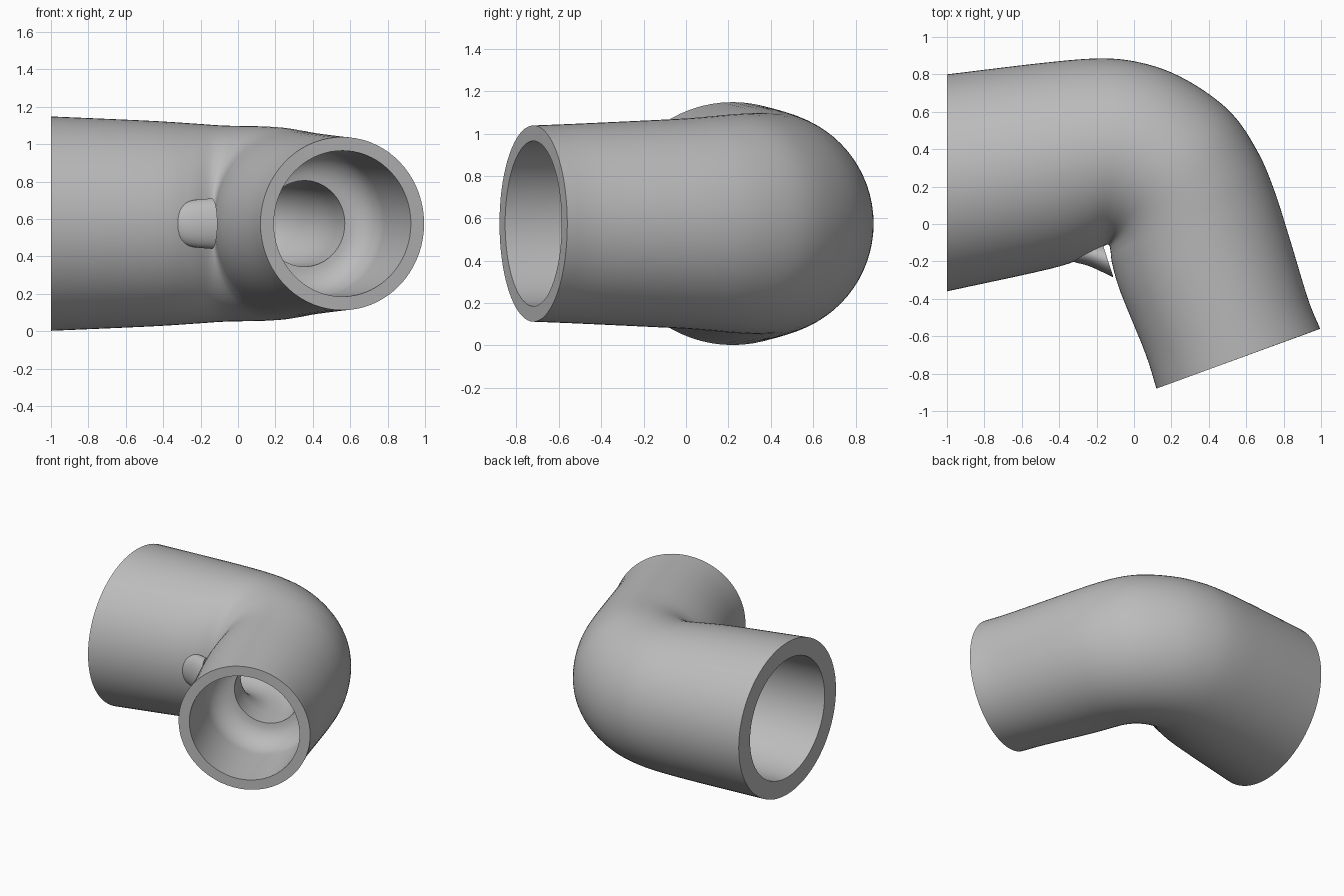
import bpy, bmesh, math
from mathutils import Vector

if "Cube" in bpy.data.objects:
    bpy.data.objects.remove(bpy.data.objects["Cube"], do_unlink=True)

AXIS_Z = 0.575
SIDES = 72

grey = bpy.data.materials.new("plain grey")
grey.use_nodes = True
grey.diffuse_color = (0.5, 0.5, 0.5, 1)
grey.node_tree.nodes["Principled BSDF"].inputs["Base Color"].default_value = (0.5, 0.5, 0.5, 1)


def section(outer, inner, half_height):
    return Vector((*outer, *inner, half_height))


def round_section(centre, angle, radius):
    """Circle whose outer side points along angle (degrees) in plan."""
    a = math.radians(angle)
    c, n = Vector(centre), Vector((math.cos(a), math.sin(a))) * radius
    return section(c + n, c - n, radius)


def smooth_sections(keys, steps):
    """Catmull-Rom interpolation between key sections."""
    result = []
    for i in range(len(keys) - 1):
        b, c = keys[i], keys[i + 1]
        a = keys[i - 1] if i else 2 * b - c
        d = keys[i + 2] if i + 2 < len(keys) else 2 * c - b
        for s in range(steps):
            t = s / steps
            result.append(b + (c - a) * t / 2 + (a - 2.5 * b + 2 * c - d / 2) * t * t
                          + (1.5 * (b - c) + (d - a) / 2) * t ** 3)
    return result + [keys[-1]]


def loft(name, sections, closed):
    bm = bmesh.new()
    rings = []
    for s in sections:
        o, i = Vector(s[0:2]), Vector(s[2:4])
        mid, arm = (o + i) / 2, (o - i) / 2
        ring = []
        for k in range(SIDES):
            a = math.tau * k / SIDES
            p = mid + arm * math.cos(a)
            ring.append(bm.verts.new((p.x, p.y, AXIS_Z + s[4] * math.sin(a))))
        rings.append(ring)
    pairs = list(zip(rings, rings[1:]))
    if closed:
        pairs.append((rings[-1], rings[0]))
    for r, q in pairs:
        for k in range(SIDES):
            n = (k + 1) % SIDES
            bm.faces.new((r[k], r[n], q[n], q[k]))
    if not closed:
        bm.faces.new(rings[0])
        bm.faces.new(rings[-1])
    bmesh.ops.recalc_face_normals(bm, faces=bm.faces)
    mesh = bpy.data.meshes.new(name)
    bm.to_mesh(mesh)
    bm.free()
    mesh.materials.append(grey)
    obj = bpy.data.objects.new(name, mesh)
    bpy.context.collection.objects.link(obj)
    bpy.ops.object.select_all(action="DESELECT")
    obj.select_set(True)
    bpy.context.view_layer.objects.active = obj
    bpy.ops.object.shade_smooth_by_angle(angle=math.radians(35))
    return obj


# Outer skin: outside of the bend, inside of the bend, half height
skin = smooth_sections([
    section((-1, 0.8), (-1, -0.36), 0.573),
    section((-0.5, 0.86), (-0.45, -0.24), 0.55),
    section((-0.2, 0.885), (-0.27, -0.18), 0.535),
    section((0, 0.87), (-0.18, -0.13), 0.525),
    section((0.2, 0.81), (-0.155, -0.115), 0.522),
    section((0.4, 0.695), (-0.14, -0.11), 0.52),
    section((0.55, 0.56), (-0.13, -0.12), 0.515),
    section((0.67, 0.37), (-0.125, -0.15), 0.505),
    section((0.75, 0.18), (-0.115, -0.22), 0.495),
    section((0.83, -0.07), (-0.07, -0.37), 0.485),
    section((0.93, -0.4), (0.06, -0.69), 0.47),
    section((0.995, -0.56), (0.12, -0.88), 0.463),
], 5)

# Socket of the front leg, with a rounded floor and a smaller hole
TURN = 20
mouth = Vector((0.558, -0.72))
inward = Vector((-math.sin(math.radians(TURN)), math.cos(math.radians(TURN))))
bore = [round_section(mouth, TURN, 0.39)]
for k in range(9):
    a = math.pi / 2 * k / 8
    bore.append(round_section(mouth + inward * (0.42 + 0.174 * math.sin(a)), TURN,
                              0.23 + 0.16 * math.cos(a)))

# Narrow curved channel joining the two sockets
start = mouth + inward * 0.74
pivot = start - Vector((math.cos(math.radians(TURN)), math.sin(math.radians(TURN)))) * 0.38
for k in range(11):
    angle = TURN + (90 - TURN) * k / 10
    a = math.radians(angle)
    bore.append(round_section(pivot + Vector((math.cos(a), math.sin(a))) * 0.38, angle, 0.23))

# Socket of the side leg
for x, y, radius in ((-0.24, 0.23, 0.23), (-0.26, 0.26, 0.31), (-0.32, 0.28, 0.37),
                     (-0.41, 0.28, 0.41), (-0.55, 0.26, 0.435), (-1, 0.22, 0.445)):
    bore.append(round_section((x, y), 90, radius))
loft("elbow_pipe", skin + bore, True)

# Small web in the crook of the bend
loft("crook_web", smooth_sections([
    section((-0.335, -0.14), (-0.335, -0.19), 0.05),
    section((-0.31, -0.1), (-0.315, -0.205), 0.1),
    section((-0.24, -0.09), (-0.24, -0.225), 0.125),
    section((-0.17, -0.1), (-0.11, -0.285), 0.135),
], 4), False)
